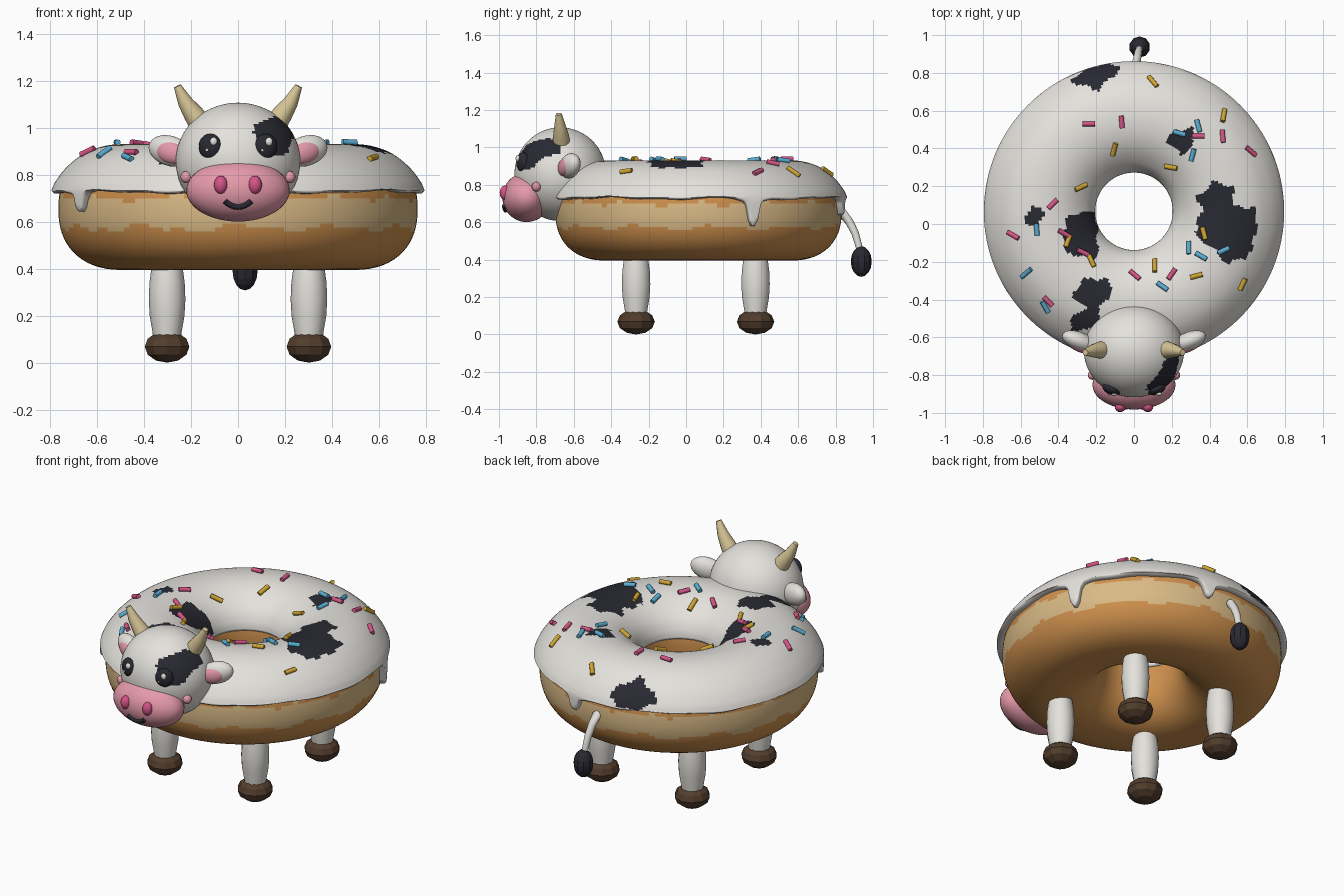
import bpy, bmesh, math
from mathutils import Vector, Euler

if "Cube" in bpy.data.objects:
    bpy.data.objects.remove(bpy.data.objects["Cube"])

CY = 0.067          # ring centre in y
COLOURS = {
    "white": (0.78, 0.76, 0.72), "black": (0.022, 0.022, 0.032), "dough": (0.62, 0.28, 0.075),
    "pale_dough": (0.70, 0.49, 0.24), "pink": (0.78, 0.32, 0.40), "hot_pink": (0.66, 0.09, 0.24),
    "horn": (0.68, 0.56, 0.31), "brown": (0.085, 0.047, 0.026), "blue": (0.10, 0.42, 0.65),
    "yellow": (0.62, 0.37, 0.03)}
MATS = {}
for k, c in COLOURS.items():
    MATS[k] = bpy.data.materials.new(k)
    MATS[k].diffuse_color = (*c, 1)


def finish(name, bm, mats, rule=None, smooth=True):
    bmesh.ops.recalc_face_normals(bm, faces=bm.faces)
    for f in bm.faces:
        f.smooth = smooth
        if rule:
            f.material_index = rule(f.calc_center_median())
    me = bpy.data.meshes.new(name)
    bm.to_mesh(me)
    bm.free()
    for m in mats:
        me.materials.append(MATS[m])
    ob = bpy.data.objects.new(name, me)
    bpy.context.collection.objects.link(ob)
    return ob


def ball(name, loc, rad, mat, rot=(0, 0, 0), seg=24, rings=16, smooth=True, mats=None, rule=None):
    bm = bmesh.new()
    bmesh.ops.create_uvsphere(bm, u_segments=seg, v_segments=rings, radius=1)
    q = Euler(rot).to_matrix()
    for v in bm.verts:
        v.co = q @ Vector(a * b for a, b in zip(v.co, rad)) + Vector(loc)
    return finish(name, bm, mats or [mat], rule, smooth)


def tube(name, pts, radii, mat, seg=12, smooth=True):
    bm = bmesh.new()
    pts = [Vector(p) for p in pts]
    rings = []
    for i, p in enumerate(pts):
        t = (pts[min(i + 1, len(pts) - 1)] - pts[max(i - 1, 0)]).normalized()
        ref = Vector((0, 1, 0)) if abs(t.y) < 0.8 else Vector((1, 0, 0))
        u = t.cross(ref).normalized()
        w = t.cross(u)
        rings.append([bm.verts.new(p + radii[i] * (u * math.cos(a) + w * math.sin(a)))
                      for a in (2 * math.pi * j / seg for j in range(seg))])
    for a, b in zip(rings, rings[1:]):
        for j in range(seg):
            k = (j + 1) % seg
            bm.faces.new((a[j], a[k], b[k], b[j]))
    bm.faces.new(rings[0])
    bm.faces.new(rings[-1])
    ob = finish(name, bm, [mat], None, smooth)
    for f in ob.data.polygons:
        if len(f.vertices) == seg:
            f.use_smooth = False
    return ob


def lathe(name, n, profile, mats, rule):
    """Closed ring swept round the centre; profile(angle) gives (r, z) points."""
    bm = bmesh.new()
    rings = []
    for i in range(n):
        a = 2 * math.pi * i / n
        rings.append([bm.verts.new((r * math.cos(a), CY + r * math.sin(a), z)) for r, z in profile(a)])
    m = len(rings[0])
    for i in range(n):
        A, B = rings[i], rings[(i + 1) % n]
        for j in range(m):
            k = (j + 1) % m
            bm.faces.new((A[j], B[j], B[k], A[k]))
    return finish(name, bm, mats, rule)


# dough ring with a pale wavy band round the outside
def dough_profile(a):
    out = []
    for j in range(96):
        t = 2 * math.pi * j / 96
        c, s = math.cos(t), math.sin(t)
        p = 2 / 2.3
        out.append((0.49 + 0.275 * math.copysign(abs(c) ** p, c), 0.655 + 0.26 * math.copysign(abs(s) ** p, s)))
    return out


def dough_rule(c):
    a = math.atan2(c.y - CY, c.x)
    lo = 0.572 + 0.012 * math.sin(11 * a) + 0.008 * math.sin(23 * a + 1)
    hi = 0.700 + 0.008 * math.sin(13 * a + 2) + 0.006 * math.sin(29 * a)
    return int(math.hypot(c.x, c.y - CY) > 0.5 and lo < c.z < hi)


lathe("dough_ring", 144, dough_profile, ["dough", "pale_dough"], dough_rule)

# icing cap: smooth cross-section, three drips, dark hide patches
CTRL = [(0.80, 0.72), (0.793, 0.738), (0.775, 0.775), (0.73, 0.832), (0.66, 0.888), (0.58, 0.92), (0.49, 0.931),
        (0.40, 0.92), (0.32, 0.886), (0.25, 0.828), (0.215, 0.77), (0.205, 0.725), (0.205, 0.70)]
TOP = []
for i in range(1, len(CTRL) - 2):
    p0, p1, p2, p3 = (Vector(p) for p in CTRL[i - 1:i + 3])
    for s in range(5):
        t = s / 5
        TOP.append(tuple(0.5 * (2 * p1 + (p2 - p0) * t + (2 * p0 - 5 * p1 + 4 * p2 - p3) * t * t
                                + (3 * p1 - p0 - 3 * p2 + p3) * t ** 3)))
TOP.append(CTRL[-2])
DRIPS = [(22, 0.15), (78, 0.085), (211, 0.085)]


def icing_profile(a):
    z = 0.726 + 0.005 * math.sin(7 * a) + 0.003 * math.sin(17 * a)
    for deg, depth in DRIPS:
        d = (a - math.radians(deg) + math.pi) % (2 * math.pi) - math.pi
        z -= depth * (0.8 * math.exp(-(d / 0.042) ** 4) + 0.2 * math.exp(-(d / 0.1) ** 2))
    hem = [(0.735, z + 0.012), (0.765, z), (0.785, z + 0.001), (0.794, z + 0.008)]
    mid = [(0.795, z + 0.008 + (0.735 - z - 0.008) * t) for t in (0.25, 0.5, 0.75)]
    return hem + mid + TOP + [(0.215, 0.715), (0.25, 0.73)]


PATCHES = [
    [(.32, -.05), (.36, .08), (.33, .15), (.42, .22), (.52, .2), (.53, .09), (.64, .09), (.655, -.03), (.6, -.18),
     (.5, -.21), (.4, -.12)],
    [(.17, .43), (.2, .49), (.3, .51), (.32, .42), (.25, .37)],
    [(-.33, .77), (-.22, .84), (-.08, .845), (-.1, .78), (-.2, .71), (-.3, .74)],
    [(-.58, 0), (-.55, .12), (-.47, .04), (-.5, 0)],
    [(-.37, -.15), (-.37, -.03), (-.34, .05), (-.2, .07), (-.19, -.18), (-.27, -.17)],
    [(-.33, -.36), (-.25, -.29), (-.13, -.29), (-.12, -.4), (-.2, -.43), (-.17, -.5), (-.2, -.56), (-.34, -.56),
     (-.32, -.48), (-.25, -.45)]]


def inside(x, y, poly):
    hit = False
    for (ax, ay), (bx, by) in zip(poly, poly[1:] + poly[:1]):
        if (ay > y) != (by > y) and x < ax + (bx - ax) * (y - ay) / (by - ay):
            hit = not hit
    return hit


def icing_rule(c):
    x, y = c.x + 0.008 * math.sin(60 * c.y), c.y + 0.008 * math.sin(55 * c.x)
    return int(c.z > 0.74 and any(inside(x, y, p) for p in PATCHES))


lathe("icing", 320, icing_profile, ["white", "black"], icing_rule)

# sprinkles lying on the icing: x, y, angle in degrees
SPRINKLES = {
    "hot_pink": [(-.24, .53, 0), (-.065, .54, 95), (-.64, -.06, 150), (-.43, .105, 45), (-.37, -.05, 150),
                 (-.27, -.15, 155), (.005, -.27, 140), (.2, -.265, 55), (-.455, -.41, 135), (.34, .465, 0),
                 (.47, .465, 95), (.62, .385, 140)],
    "blue": [(.34, .52, 105), (.24, .48, 165), (.31, .365, 75), (-.515, -.03, 95), (-.57, -.26, 40),
             (-.47, -.44, 120), (.29, -.125, 90), (.355, -.17, 150), (.475, -.14, 25), (.15, -.33, 145)],
    "yellow": [(.1, .755, 130), (.475, .575, 80), (-.105, .395, 75), (.195, .3, 170), (-.28, .195, 25),
               (.37, -.05, 105), (.11, -.22, 90), (-.225, -.195, 115), (-.35, -.09, 70), (.33, -.275, 15),
               (.575, -.32, 65)]}


def icing_z(x, y):
    r = math.hypot(x, y - CY)
    for (r1, z1), (r2, z2) in zip(TOP, TOP[1:]):
        if r2 <= r <= r1:
            return z1 + (z2 - z1) * (r1 - r) / max(r1 - r2, 1e-6)
    return 0.78


for col, items in SPRINKLES.items():
    for x, y, deg in items:
        dx, dy = 0.033 * math.cos(math.radians(deg)), 0.033 * math.sin(math.radians(deg))
        ends = [(x + s * dx, y + s * dy, icing_z(x + s * dx, y + s * dy) + 0.009) for s in (-1, 1)]
        tube(col + "_sprinkle", ends, (0.013, 0.013), col, 8)


# head with a dark patch round one eye
def head_rule(c):
    u, w = c.x - 0.158, c.z - 0.965
    a = math.atan2(w, u)
    return int(c.y < -0.67 and math.hypot(u / 0.085, w / 0.085) < 1 + 0.1 * math.sin(3 * a) + 0.06 * math.sin(5 * a))


ball("head", (0, -0.672, 0.857), (0.265, 0.245, 0.25), None, seg=96, rings=64,
     mats=["white", "black"], rule=head_rule)
MUZ, MR = Vector((0, -0.852, 0.733)), Vector((0.22, 0.13, 0.132))
ball("muzzle", MUZ, MR, "pink", seg=40, rings=24)

# smiling mouth following the muzzle surface
mouth = []
for i in range(9):
    x, z = -0.056 + 0.014 * i, 0.663 + 0.025 * ((i - 4) / 4) ** 2
    mouth.append((x, MUZ.y - MR.y * math.sqrt(1 - (x / MR.x) ** 2 - ((z - MUZ.z) / MR.z) ** 2) - 0.003, z))
tube("mouth", mouth, [0.012] * 9, "black", 8)

for s in (-1, 1):
    # face details
    ball("nostril", (s * 0.073, -0.968, 0.757), (0.029, 0.028, 0.039), "hot_pink", seg=16, rings=10)
    ball("cheek", (s * 0.22, -0.80, 0.79), (0.025, 0.025, 0.026), "pink", seg=12, rings=8)
    ball("eye", (s * 0.118, -0.872, 0.92), (0.051, 0.032, 0.055), "black", rot=(0, 0, s * 0.35))
    ball("eye_glint", (s * 0.118 + 0.014, -0.899, 0.941), (0.016, 0.012, 0.018), "white", seg=12, rings=8)
    ball("small_eye_glint", (s * 0.118 - 0.014, -0.902, 0.905), (0.007, 0.006, 0.007), "white", seg=8, rings=6)
    # ears and horns
    rot = (0, -s * 0.28, s * 0.38)
    ball("ear", (s * 0.29, -0.62, 0.902), (0.098, 0.048, 0.064), "white", rot)
    ball("inner_ear", (s * 0.287, -0.65, 0.895), (0.07, 0.028, 0.046), "pink", rot)
    tube("horn", [(s * 0.15, -0.665, 1.0), (s * 0.19, -0.668, 1.06), (s * 0.225, -0.673, 1.11), (s * 0.258, -0.68, 1.178)],
         (0.05, 0.043, 0.032, 0.016), "horn")
    # legs and faceted hooves
    for end, y in (("front", -0.267), ("back", 0.372)):
        tube(end + "_leg", [(s * 0.302, y, z) for z in (0.06, 0.13, 0.2, 0.27, 0.34, 0.4, 0.46)],
             (0.055, 0.062, 0.074, 0.078, 0.075, 0.067, 0.055), "white", 14)
        ball(end + "_hoof", (s * 0.302, y, 0.068), (0.1, 0.1, 0.068), "brown", seg=10, rings=6, smooth=False)

# tail
tube("tail", [(0.01, 0.79, 0.675), (0.012, 0.835, 0.65), (0.016, 0.875, 0.6), (0.022, 0.905, 0.54),
              (0.027, 0.925, 0.47), (0.03, 0.932, 0.42)], (0.026, 0.025, 0.022, 0.02, 0.018, 0.017), "white")
ball("tail_tuft", (0.03, 0.937, 0.39), (0.056, 0.056, 0.082), "black", seg=10, rings=8, smooth=False)

for m in bpy.data.materials:
    if m.users and not m.is_grease_pencil:
        m.use_nodes = True
        m.node_tree.nodes["Principled BSDF"].inputs["Base Color"].default_value = m.diffuse_color
